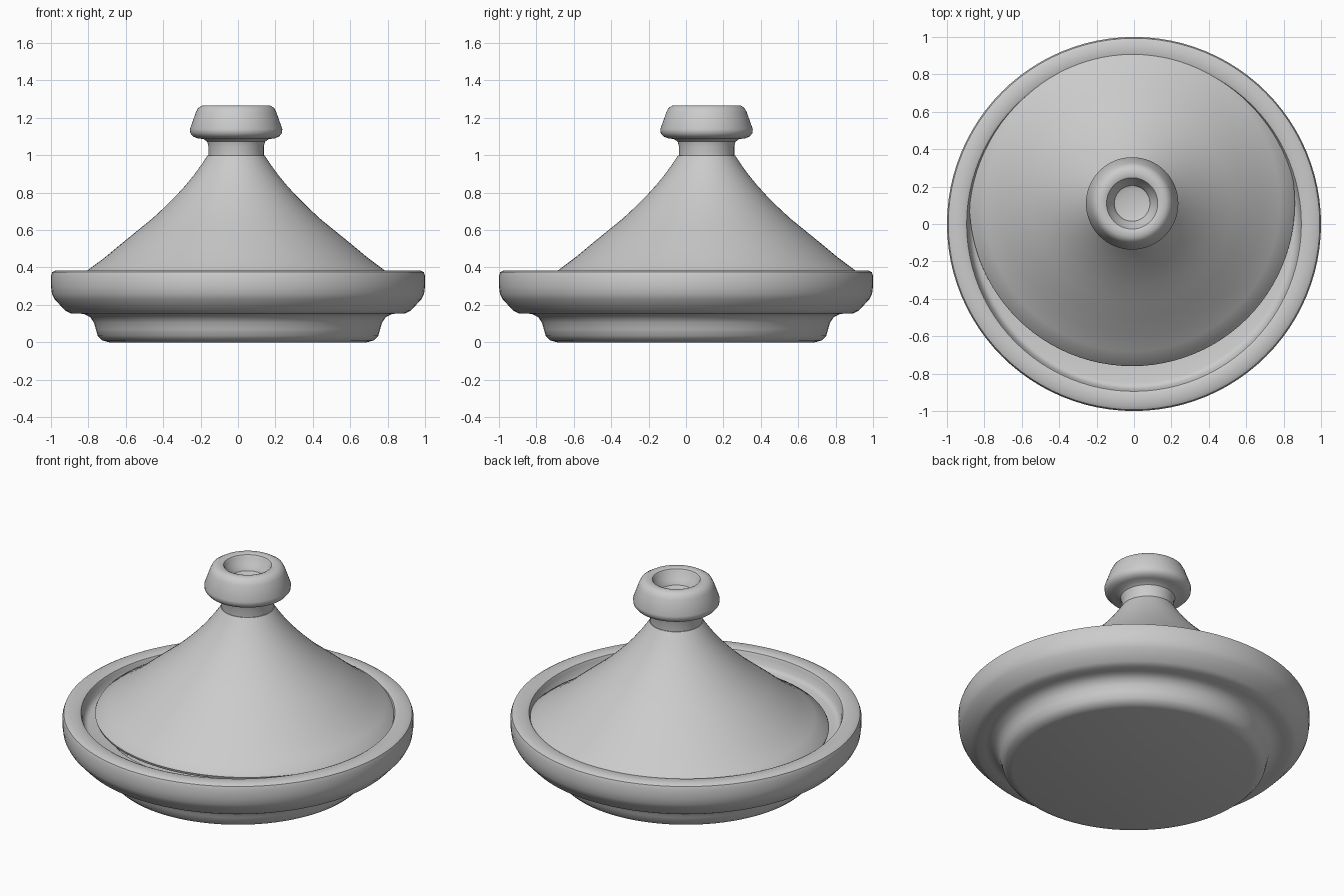
import bpy, bmesh, math

cube = bpy.data.objects.get("Cube")
if cube:
    bpy.data.objects.remove(cube, do_unlink=True)

clay = bpy.data.materials.new("grey_clay")
clay.use_nodes = True
GREY = (0.6, 0.6, 0.6, 1)
clay.diffuse_color = GREY
clay.node_tree.nodes["Principled BSDF"].inputs["Base Color"].default_value = GREY


def lathe(name, profile, centre, steps=96):
    """Turn a profile of (radius, height) points about the vertical axis."""
    bm = bmesh.new()
    verts = [bm.verts.new((r, 0, z)) for r, z in profile]
    edges = [bm.edges.new(pair) for pair in zip(verts, verts[1:])]
    bmesh.ops.spin(bm, geom=verts + edges, cent=(0, 0, 0), axis=(0, 0, 1),
                   angle=math.tau, steps=steps)
    bmesh.ops.remove_doubles(bm, verts=bm.verts, dist=0.0005)
    bmesh.ops.recalc_face_normals(bm, faces=bm.faces)
    mesh = bpy.data.meshes.new(name)
    bm.to_mesh(mesh)
    bm.free()
    mesh.materials.append(clay)
    obj = bpy.data.objects.new(name, mesh)
    obj.location = (*centre, 0)
    bpy.context.collection.objects.link(obj)
    bpy.ops.object.select_all(action="DESELECT")
    obj.select_set(True)
    bpy.context.view_layer.objects.active = obj
    bpy.ops.object.shade_smooth_by_angle(angle=math.radians(35))
    return obj


# Shallow dish: foot, flared wall, flat rim, inner ledge and hollow
lathe("dish", [
    (0, 0), (0.69, 0), (0.725, 0.01), (0.75, 0.035), (0.76, 0.07),
    (0.77, 0.105), (0.79, 0.135), (0.82, 0.15), (0.85, 0.155),
    (0.895, 0.155), (0.925, 0.17), (0.98, 0.23), (0.995, 0.26),
    (1, 0.3), (1, 0.355), (0.993, 0.375), (0.975, 0.385),
    (0.91, 0.385), (0.895, 0.378), (0.888, 0.36), (0.88, 0.32),
    (0.865, 0.305), (0.85, 0.3), (0.75, 0.29), (0.73, 0.27),
    (0.69, 0.1), (0.64, 0.06), (0, 0.06)], (0, 0))

# The lid sits off-centre, towards the back
LID = (-0.01, 0.11)
cone = [(0.152, 1.0), (0.185, 0.95), (0.225, 0.895), (0.27, 0.84),
        (0.32, 0.785), (0.38, 0.725), (0.45, 0.66), (0.53, 0.595),
        (0.61, 0.53), (0.7, 0.455), (0.79, 0.388), (0.865, 0.34)]
edge = [(0.87, 0.33), (0.865, 0.315), (0.83, 0.31)]
inside = [(max(r - 0.035, 0), z - 0.035) for r, z in reversed(cone[:-1])]
lathe("lid_cone", [(0, 1.0)] + cone + edge + inside + [(0, 0.965)], LID)

# Neck and flared knob with a stepped hollow in the top
lathe("lid_knob", [
    (0, 0.99), (0.148, 0.99), (0.148, 1.05), (0.155, 1.073),
    (0.175, 1.087), (0.205, 1.09), (0.23, 1.1), (0.245, 1.118),
    (0.247, 1.14), (0.215, 1.23), (0.203, 1.253), (0.18, 1.267),
    (0.15, 1.267), (0.137, 1.262), (0.13, 1.25), (0.122, 1.225),
    (0.105, 1.205), (0.095, 1.18), (0.065, 1.17), (0, 1.17)], LID, 64)
